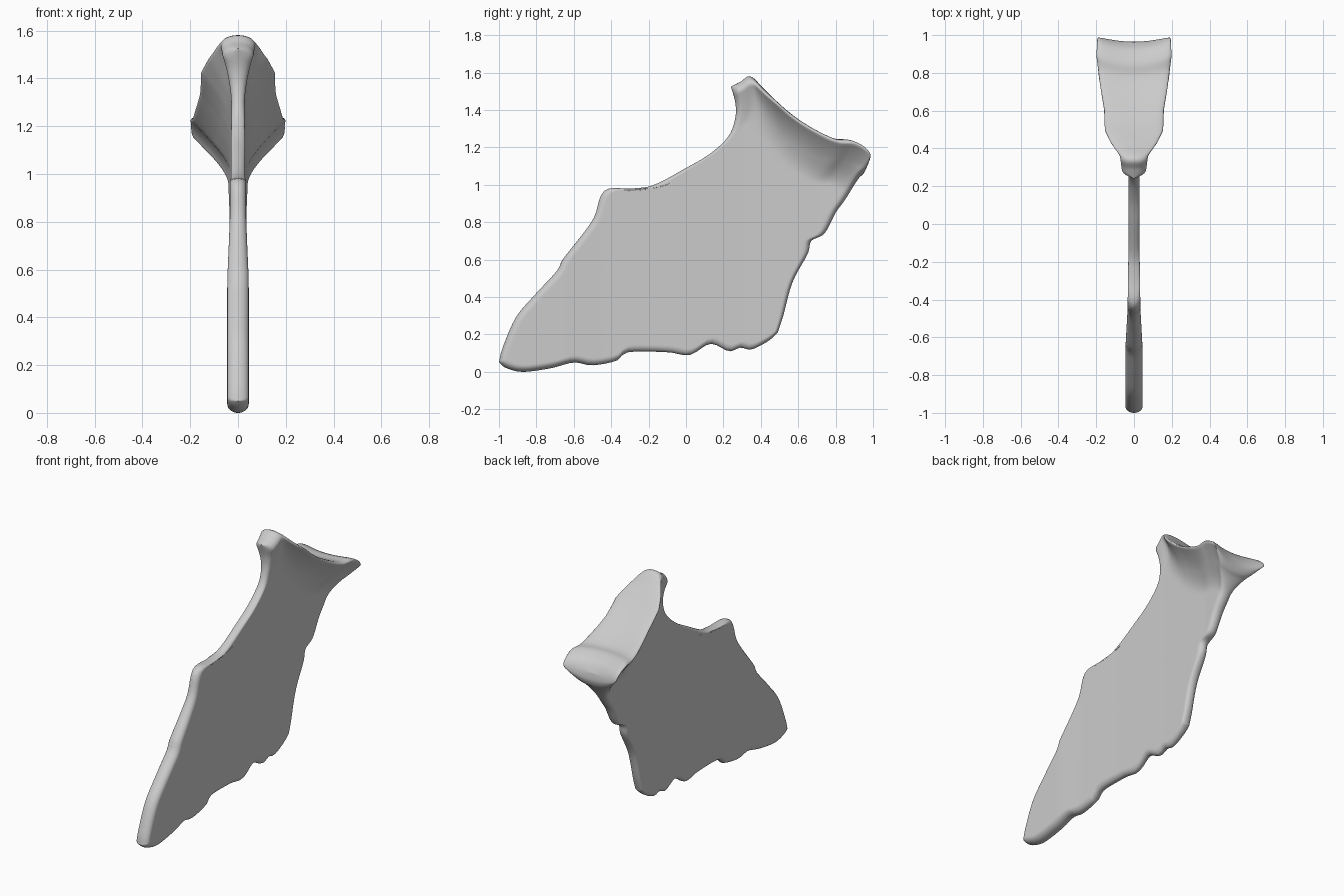
import bpy, math
from mathutils import Vector

if "Cube" in bpy.data.objects:
    bpy.data.objects.remove(bpy.data.objects["Cube"])

NU, NV = 72, 110


def curve(flat):
    """Catmull-Rom through (y, z) pairs, returned as an arc-length lookup."""
    p = [Vector(flat[i:i + 2]) for i in range(0, len(flat), 2)]
    p = [p[0]] + p + [p[-1]]
    pts = []
    for a, b, c, d in zip(p, p[1:], p[2:], p[3:]):
        for k in range(12):
            t = k / 12
            pts.append(0.5 * (2 * b + (c - a) * t + (2 * a - 5 * b + 4 * c - d) * t * t
                              + (3 * b - a - 3 * c + d) * t ** 3))
    pts.append(p[-1])
    acc = [0.0]
    for a, b in zip(pts, pts[1:]):
        acc.append(acc[-1] + (b - a).length)

    def at(t):
        s = t * acc[-1]
        for i in range(len(pts) - 1):
            if s <= acc[i + 1]:
                return pts[i].lerp(pts[i + 1], (s - acc[i]) / max(acc[i + 1] - acc[i], 1e-9))
        return pts[-1].copy()
    return at


def table(rows, x):
    if x <= rows[0][0]:
        return rows[0][1]
    for (a, p), (b, q) in zip(rows, rows[1:]):
        if x <= b:
            return p + (q - p) * (x - a) / (b - a)
    return rows[-1][1]


def rounded(d, r):
    e = min(1.0, d / r)
    return math.sqrt(max(0.0, 1 - (1 - e) ** 2))


# Four edges of the blade, seen from the side
bottom = curve([-1, .05, -.96, .02, -.87, 0, -.72, .02, -.6, .05, -.5, .035, -.37, .06, -.31, .105,
                -.1, .105, .02, .09, .13, .15, .23, .11, .29, .13, .35, .12, .44, .165, .49, .21])
front = curve([-1, .05, -.98, .13, -.91, .29, -.81, .41, -.69, .54, -.66, .6, -.55, .74, -.49, .83,
               -.435, .97, -.29, .98, -.17, 1.0, 0, 1.09, .12, 1.16, .22, 1.25, .26, 1.34,
               .265, 1.43, .24, 1.525])
rear = curve([.49, .21, .52, .3, .57, .48, .65, .63, .67, .7, .74, .74, .8, .85, .85, .92, .92, 1.03,
              .95, 1.06, .965, 1.1, .96, 1.15])
top = curve([.24, 1.525, .29, 1.55, .345, 1.58, .42, 1.51, .53, 1.405, .65, 1.315, .77, 1.25,
             .85, 1.24, .92, 1.205, .96, 1.15])
wing_width = [(.24, .06), (.35, .075), (.42, .125), (.48, .155), (.58, .158), (.7, .18),
              (.85, .2), (.93, .195), (1, .18)]
blade_width = [(-1, .045), (-.65, .045), (-.45, .034), (-.1, .029), (.3, .028), (.7, .032), (.9, .045)]

# Blend the edges into a grid, denser towards the rims
us = [(1 - math.cos(math.pi * i / NU)) / 2 for i in range(NU + 1)]
vs = [(1 - math.cos(math.pi * j / NV)) / 2 for j in range(NV + 1)]
B, T = [bottom(u) for u in us], [top(u) for u in us]
L, R = [front(v) for v in vs], [rear(v) for v in vs]
grid = [[(1 - v) * B[i] + v * T[i] + (1 - u) * L[j] + u * R[j]
         - ((1 - u) * (1 - v) * B[0] + u * (1 - v) * B[-1] + (1 - u) * v * T[0] + u * v * T[-1])
         for j, v in enumerate(vs)] for i, u in enumerate(us)]

# Half thickness: thin blade that flares into the wings along the top
verts, index = [], {}
for i in range(NU + 1):
    for j in range(NV + 1):
        p = grid[i][j]
        d_top = (p - T[i]).length
        blade = table(blade_width, p.x)
        wing = table(wing_width, T[i].x)
        flare = max(0.0, 1 - max(0.0, d_top - .05) / .2) ** 1.8
        x = blade + (wing - blade) * flare
        edge = min(1, (p - L[j]).length, (p - R[j]).length, (p - B[i]).length)
        x *= rounded(edge, .035) * rounded(d_top, .05)
        # wing tips sweep up and back, leaving a shallow groove
        q = min(1, (x / .2) ** 2)
        y = p.x + .042 * q * max(0, min(1, (p.x - .4) / .5))
        z = p.y + .03 * q
        rim = i in (0, NU) or j in (0, NV)
        for side in (1, -1):
            if rim and side == -1:
                index[i, j, side] = index[i, j, 1]
                continue
            index[i, j, side] = len(verts)
            verts.append((0 if rim else side * x, y, z))

faces = []
for i in range(NU):
    for j in range(NV):
        for side in (1, -1):
            f = [index[a, b, side] for a, b in ((i, j), (i + 1, j), (i + 1, j + 1), (i, j + 1))]
            faces.append(f if side == 1 else f[::-1])

mesh = bpy.data.meshes.new("bone_plate")
mesh.from_pydata(verts, [], faces)
mesh.validate()
bone = bpy.data.objects.new("bone_plate", mesh)
bpy.context.collection.objects.link(bone)
for poly in mesh.polygons:
    poly.use_smooth = True
